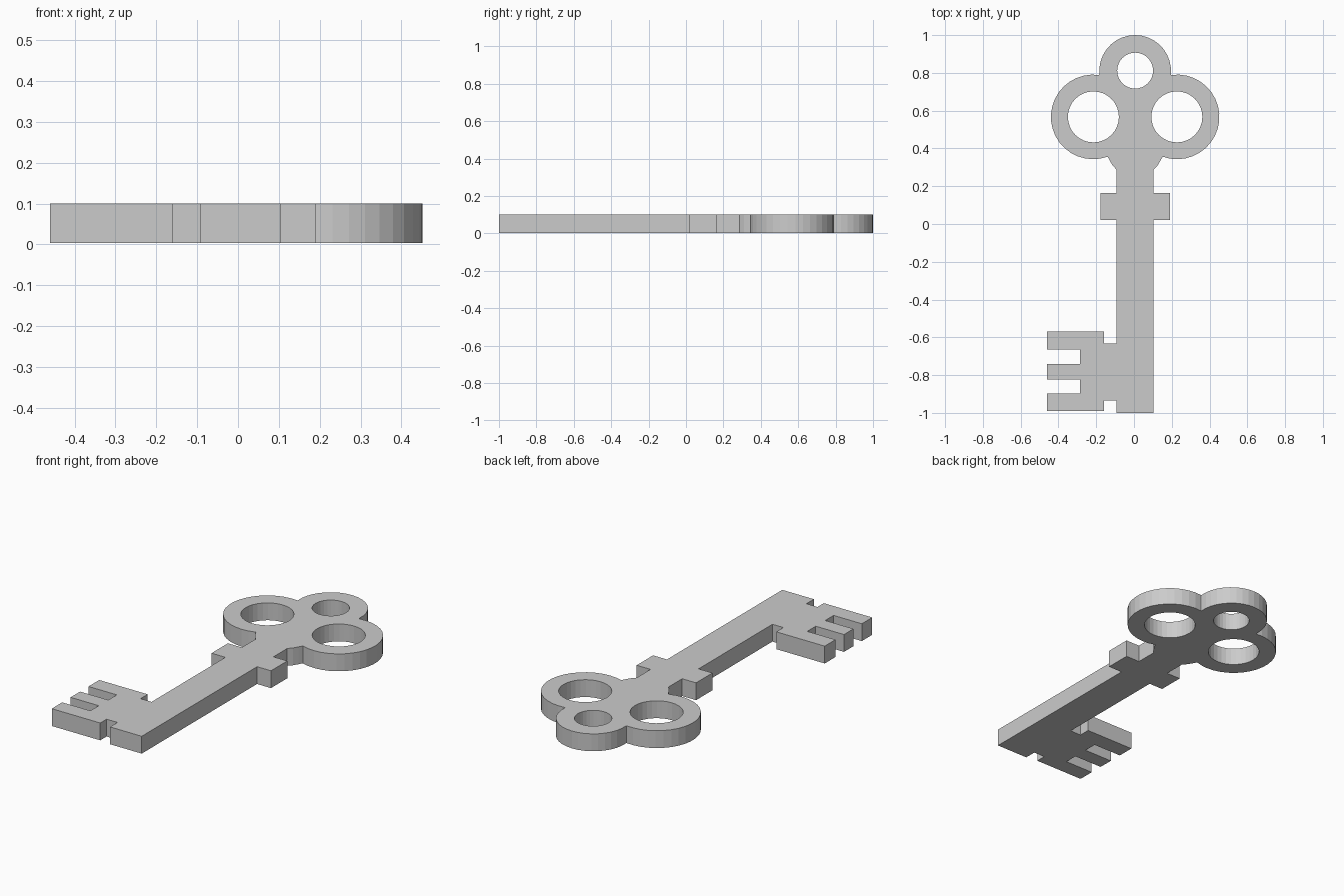
import bpy
import bmesh
from math import cos, sin, radians

cube = bpy.data.objects.get("Cube")
if cube:
    bpy.data.objects.remove(cube, do_unlink=True)

MID = 0.006            # centre line of the shaft and bow
BOTTOM, TOP = 0.003, 0.1


def arc(cx, cy, r, start, end, steps):
    """Points along an arc, angles in degrees."""
    angles = [radians(start + (end - start) * i / steps) for i in range(steps + 1)]
    return [(cx + r * cos(a), cy + r * sin(a)) for a in angles]


def mirrored(points):
    """Reflect points over the centre line, keeping the outline's direction."""
    return [(2 * MID - x, y) for x, y in reversed(points)]


# Right-hand edge: collar, flared neck and side lobe of the bow
edge = [(0.104, 0.02), (0.19, 0.02), (0.19, 0.165), (0.104, 0.165),
        (0.104, 0.287), (0.125, 0.31), (0.14, 0.335)]
edge += arc(MID + 0.222, 0.567, 0.224, -110, 98, 20)

# Top lobe of the bow
crown = arc(MID, 0.81, 0.19, -5, 185, 18)

# Bit: notched web and three teeth
web, spine, tip = -0.16, -0.285, -0.46
bit = [(-0.092, -0.633), (web, -0.633), (web, -0.57)]
for upper, lower in ((-0.57, -0.665), (-0.74, -0.824), (-0.898, -0.99)):
    bit += [(spine, upper), (tip, upper), (tip, lower), (spine, lower)]
bit = [p for p in bit if p not in ((spine, -0.57), (spine, -0.99))]
bit += [(web, -0.99), (web, -0.934), (-0.092, -0.934)]

outline = [(-0.092, -1), (0.104, -1)] + edge + crown + mirrored(edge) + bit

# Round openings in the bow
loops = [outline]
for cx, cy, r in ((MID - 0.221, 0.567, 0.135), (MID + 0.221, 0.567, 0.135),
                  (MID, 0.812, 0.095)):
    loops.append(arc(cx, cy, r, 0, 360, 32)[:-1])

# Filled and extruded profile
curve = bpy.data.curves.new("key_profile", "CURVE")
curve.dimensions = "2D"
curve.fill_mode = "BOTH"
curve.extrude = (TOP - BOTTOM) / 2
for loop in loops:
    spline = curve.splines.new("POLY")
    spline.points.add(len(loop) - 1)
    for point, (x, y) in zip(spline.points, loop):
        point.co = (x, y, 0, 1)
    spline.use_cyclic_u = True
profile = bpy.data.objects.new("key_profile", curve)
bpy.context.scene.collection.objects.link(profile)
depsgraph = bpy.context.evaluated_depsgraph_get()
mesh = bpy.data.meshes.new_from_object(profile.evaluated_get(depsgraph))
bpy.data.objects.remove(profile, do_unlink=True)

# Weld the caps to the walls, set the height and keep facets flat
bm = bmesh.new()
bm.from_mesh(mesh)
bmesh.ops.remove_doubles(bm, verts=bm.verts, dist=0.0005)
bmesh.ops.translate(bm, verts=bm.verts, vec=(0, 0, (TOP + BOTTOM) / 2))
bmesh.ops.recalc_face_normals(bm, faces=bm.faces)
for face in bm.faces:
    face.smooth = False
    face.material_index = 0
bm.to_mesh(mesh)
bm.free()

# Plain grey metal
grey = bpy.data.materials.new("grey")
grey.use_nodes = True
colour = (0.6, 0.6, 0.6, 1)
grey.diffuse_color = colour
grey.node_tree.nodes["Principled BSDF"].inputs["Base Color"].default_value = colour
mesh.materials.clear()
mesh.materials.append(grey)

mesh.name = "key"
bpy.context.scene.collection.objects.link(bpy.data.objects.new("key", mesh))
